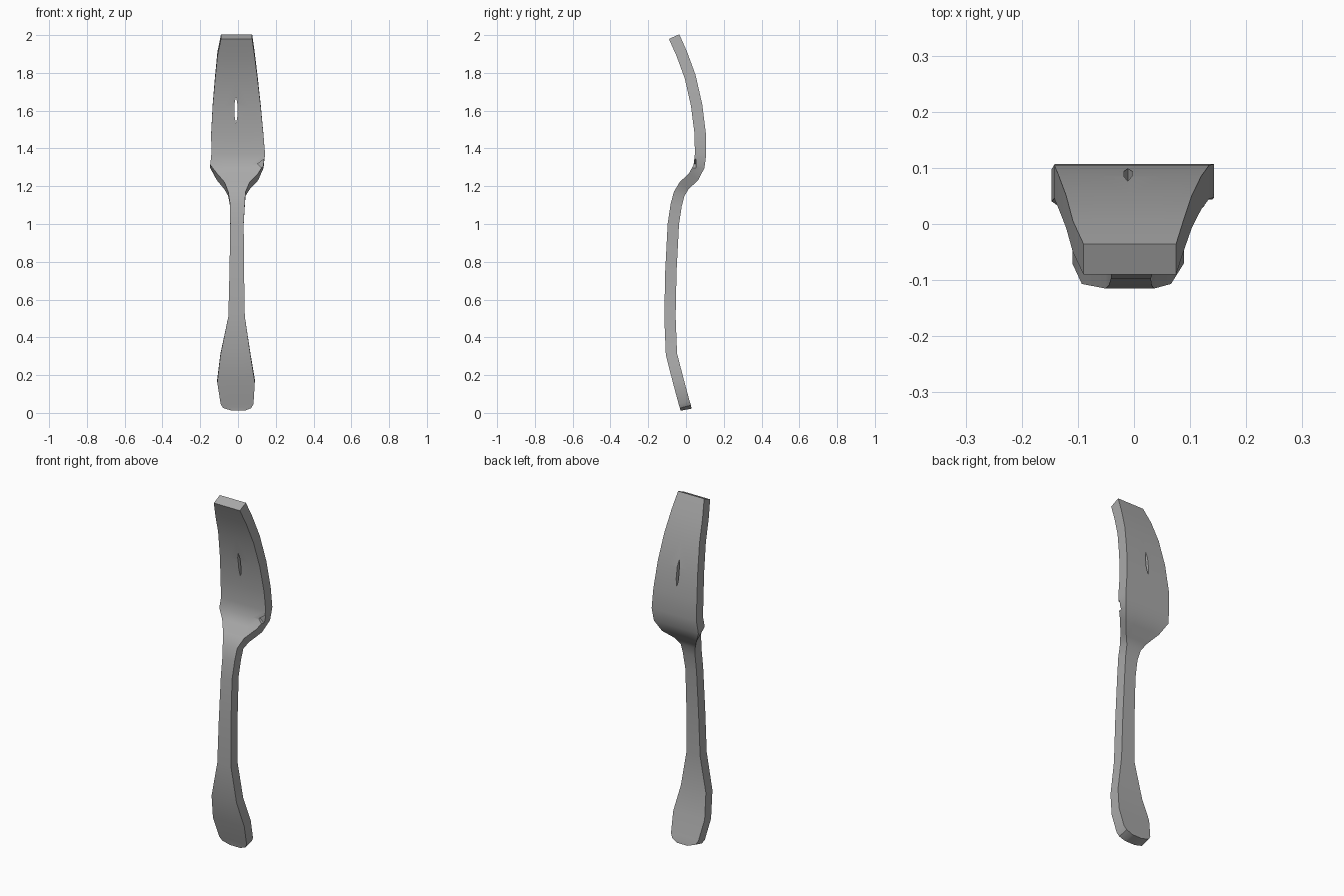
import bpy, bmesh, math
from mathutils import Vector

if "Cube" in bpy.data.objects:
    bpy.data.objects.remove(bpy.data.objects["Cube"])

steel = bpy.data.materials.new("brushed grey steel")
steel.diffuse_color = (0.4, 0.4, 0.4, 1)
steel.use_nodes = True
steel.node_tree.nodes["Principled BSDF"].inputs["Base Color"].default_value = steel.diffuse_color

# Stations from tip to handle end: centre y, centre z, left x, right x
stations = [
    (-0.063, 1.992, -0.090, 0.075), (-0.022, 1.90, -0.109, 0.088),
    (0.022, 1.78, -0.121, 0.103), (0.056, 1.63, -0.134, 0.120),
    (0.075, 1.48, -0.142, 0.134), (0.077, 1.37, -0.141, 0.143),
    (0.069, 1.305, -0.147, 0.135), (0.040, 1.25, -0.112, 0.107),
    (-0.010, 1.203, -0.072, 0.062), (-0.036, 1.16, -0.052, 0.040),
    (-0.052, 1.10, -0.042, 0.036), (-0.067, 1.00, -0.041, 0.030),
    (-0.080, 0.75, -0.045, 0.032), (-0.085, 0.51, -0.051, 0.036),
    (-0.077, 0.31, -0.093, 0.066), (-0.041, 0.17, -0.110, 0.089),
    (-0.010, 0.055, -0.092, 0.082), (-0.003, 0.033, -0.078, 0.070),
    (0.000, 0.017, -0.030, 0.035),
]
HALF = 0.030
COLS = 4


def build_fork():
    bm = bmesh.new()
    rings = []
    for i, (y, z, xl, xr) in enumerate(stations):
        a = stations[max(i - 1, 0)]
        b = stations[min(i + 1, len(stations) - 1)]
        d = Vector((0, b[0] - a[0], b[1] - a[1])).normalized()
        n = Vector((0, -d.z, d.y)) * HALF      # points to the back
        c = Vector((0, y, z))
        xs = [xl + (xr - xl) * k / COLS for k in range(COLS + 1)]
        back = [bm.verts.new(c + n + Vector((x, 0, 0))) for x in xs]
        front = [bm.verts.new(c - n + Vector((x, 0, 0))) for x in reversed(xs)]
        rings.append(back + front)
    for r, s in zip(rings, rings[1:]):
        for k in range(len(r)):
            m = (k + 1) % len(r)
            bm.faces.new((r[k], r[m], s[m], s[k]))
    bm.faces.new(rings[0])
    bm.faces.new(rings[-1][::-1])
    bmesh.ops.recalc_face_normals(bm, faces=bm.faces)
    me = bpy.data.meshes.new("fork")
    bm.to_mesh(me)
    bm.free()
    ob = bpy.data.objects.new("fork", me)
    bpy.context.collection.objects.link(ob)
    me.materials.append(steel)
    return ob


def cut(target, name, outline, y0, y1):
    """Subtract an outline in x, z extruded from y0 to y1."""
    bm = bmesh.new()
    f = bm.faces.new([bm.verts.new((x, y0, z)) for x, z in outline])
    ext = bmesh.ops.extrude_face_region(bm, geom=[f])
    bmesh.ops.translate(bm, vec=(0, y1 - y0, 0),
                        verts=[v for v in ext["geom"] if isinstance(v, bmesh.types.BMVert)])
    bmesh.ops.recalc_face_normals(bm, faces=bm.faces)
    me = bpy.data.meshes.new(name)
    bm.to_mesh(me)
    bm.free()
    ob = bpy.data.objects.new(name, me)
    bpy.context.collection.objects.link(ob)
    mod = target.modifiers.new(name, 'BOOLEAN')
    mod.operation = 'DIFFERENCE'
    mod.solver = 'EXACT'
    mod.object = ob
    bpy.context.view_layer.objects.active = target
    bpy.ops.object.modifier_apply(modifier=name)
    bpy.data.objects.remove(ob)


fork = build_fork()
# Narrow slot between the tines
cut(fork, "slot_cutter", [(-0.011, 1.53), (-0.003, 1.57), (-0.004, 1.64),
                          (-0.011, 1.675), (-0.018, 1.64), (-0.018, 1.57)], -0.1, 0.2)
# Small dent at the right shoulder
cut(fork, "dent_cutter", [(0.103, 1.318), (0.150, 1.352), (0.135, 1.29)], -0.05, 0.052)

bpy.ops.object.select_all(action='DESELECT')
fork.select_set(True)
bpy.context.view_layer.objects.active = fork
bpy.ops.object.shade_smooth_by_angle(angle=math.radians(30))
